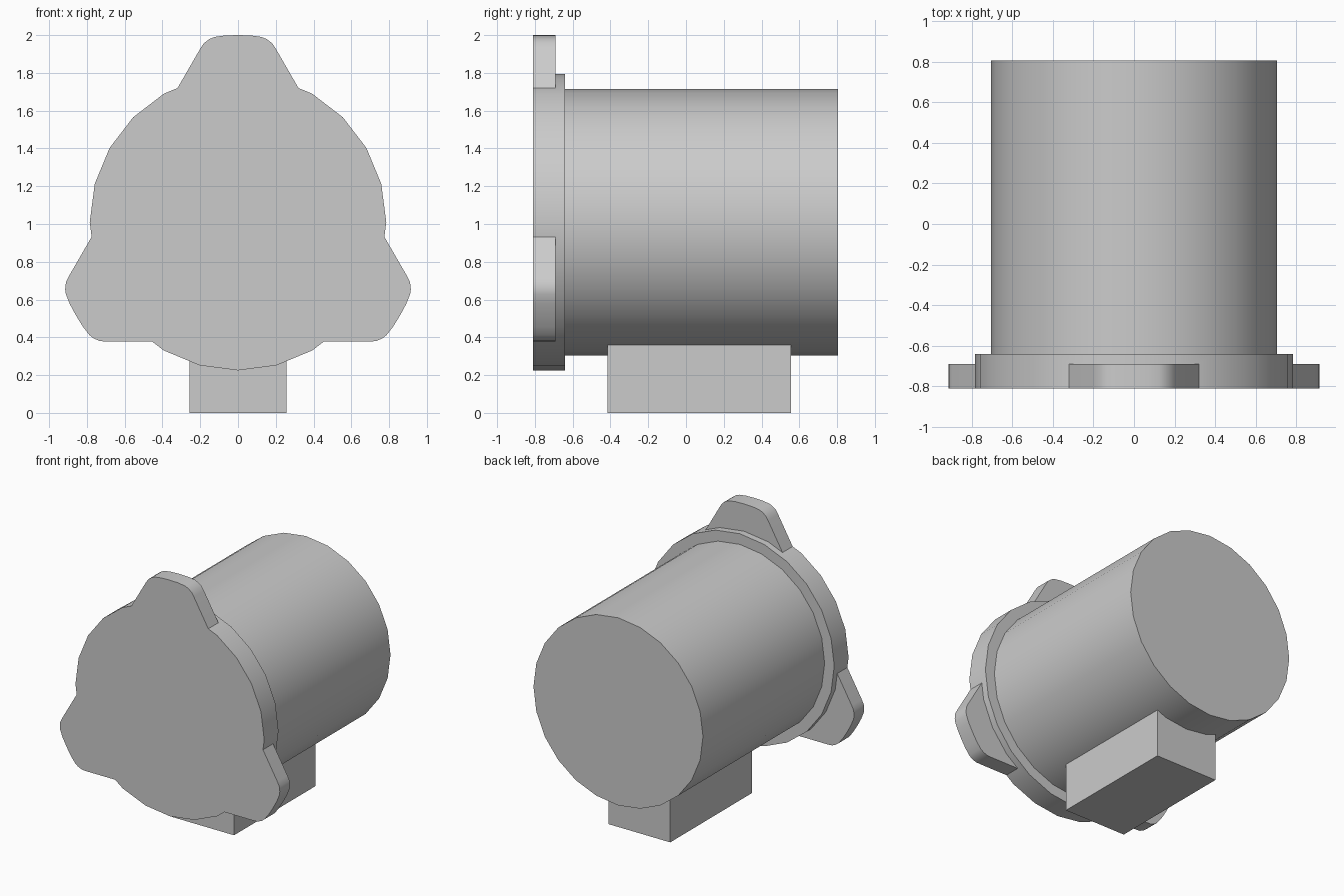
import bpy, bmesh
from math import sin, cos, radians
from mathutils import Matrix, Vector

cube = bpy.data.objects.get("Cube")
if cube:
    bpy.data.objects.remove(cube, do_unlink=True)

AXIS = 1.01                      # height of the shared axis
BODY_R, FLANGE_R = 0.705, 0.785
FRONT, LOBE_BACK, FLANGE_BACK, BODY_BACK = -0.81, -0.69, -0.64, 0.805

grey = bpy.data.materials.new("plain grey")
grey.use_nodes = True
colour = (0.6, 0.6, 0.6, 1)
grey.diffuse_color = colour
grey.node_tree.nodes["Principled BSDF"].inputs["Base Color"].default_value = colour


def finish(name, bm, smooth=True):
    bmesh.ops.recalc_face_normals(bm, faces=bm.faces)
    mesh = bpy.data.meshes.new(name)
    bm.to_mesh(mesh)
    bm.free()
    obj = bpy.data.objects.new(name, mesh)
    bpy.context.collection.objects.link(obj)
    mesh.materials.append(grey)
    if smooth:
        bpy.ops.object.select_all(action='DESELECT')
        obj.select_set(True)
        bpy.context.view_layer.objects.active = obj
        bpy.ops.object.shade_smooth_by_angle(angle=radians(30))
    return obj


def face(bm, points, y):
    return bm.faces.new([bm.verts.new((p[0], y, AXIS + p[1])) for p in points])


def walls(bm, points, y0, y1):
    for a, b in zip(points, points[1:] + points[:1]):
        bm.faces.new([bm.verts.new((p[0], y, AXIS + p[1]))
                      for p, y in ((a, y0), (b, y0), (b, y1), (a, y1))])


def polar(r, degrees):
    return Vector((r * sin(radians(degrees)), r * cos(radians(degrees))))


# Motor body
bm = bmesh.new()
ring = [polar(BODY_R, a) for a in range(0, 360, 15)]
face(bm, ring, FLANGE_BACK - 0.02)
face(bm, ring, BODY_BACK)
walls(bm, ring, FLANGE_BACK - 0.02, BODY_BACK)
bmesh.ops.remove_doubles(bm, verts=bm.verts, dist=0.0005)
finish("body", bm)

# Mounting flange: three rounded lobes on a round disc, with a raised rear step
half = [(0.32, 0.71), (0.2, 0.918), (0.18, 0.948), (0.15, 0.97), (0.125, 0.98), (0.07, 0.988)]
lobe = [(-x, z) for x, z in half] + [(0, 0.99)] + half[::-1]
bm = bmesh.new()
outline, disc = [], []
for turn in (0, 120, 240):
    spin = Matrix.Rotation(radians(-turn), 2)
    tip = [spin @ Vector(p) for p in lobe]
    base = [polar(FLANGE_R, turn + a) for a in (-15, 0, 15)]
    arc = [polar(FLANGE_R, turn + a) for a in range(30, 91, 15)]
    outline += tip + arc
    disc += [tip[0]] + base + [tip[-1]] + arc
    face(bm, tip + base[::-1], LOBE_BACK)
face(bm, outline, FRONT)
walls(bm, outline, FRONT, LOBE_BACK)
walls(bm, disc, LOBE_BACK, FLANGE_BACK)
face(bm, disc, FLANGE_BACK)
bmesh.ops.remove_doubles(bm, verts=bm.verts, dist=0.0005)
bmesh.ops.dissolve_limit(bm, angle_limit=radians(1), verts=bm.verts, edges=bm.edges)
finish("mounting_flange", bm)

# Connector box below the body
bm = bmesh.new()
bmesh.ops.create_cube(bm, size=1)
bmesh.ops.scale(bm, vec=(0.515, 0.97, 0.4), verts=bm.verts)
bmesh.ops.translate(bm, vec=(0, 0.07, 0.2), verts=bm.verts)
finish("connector_box", bm, smooth=False)
